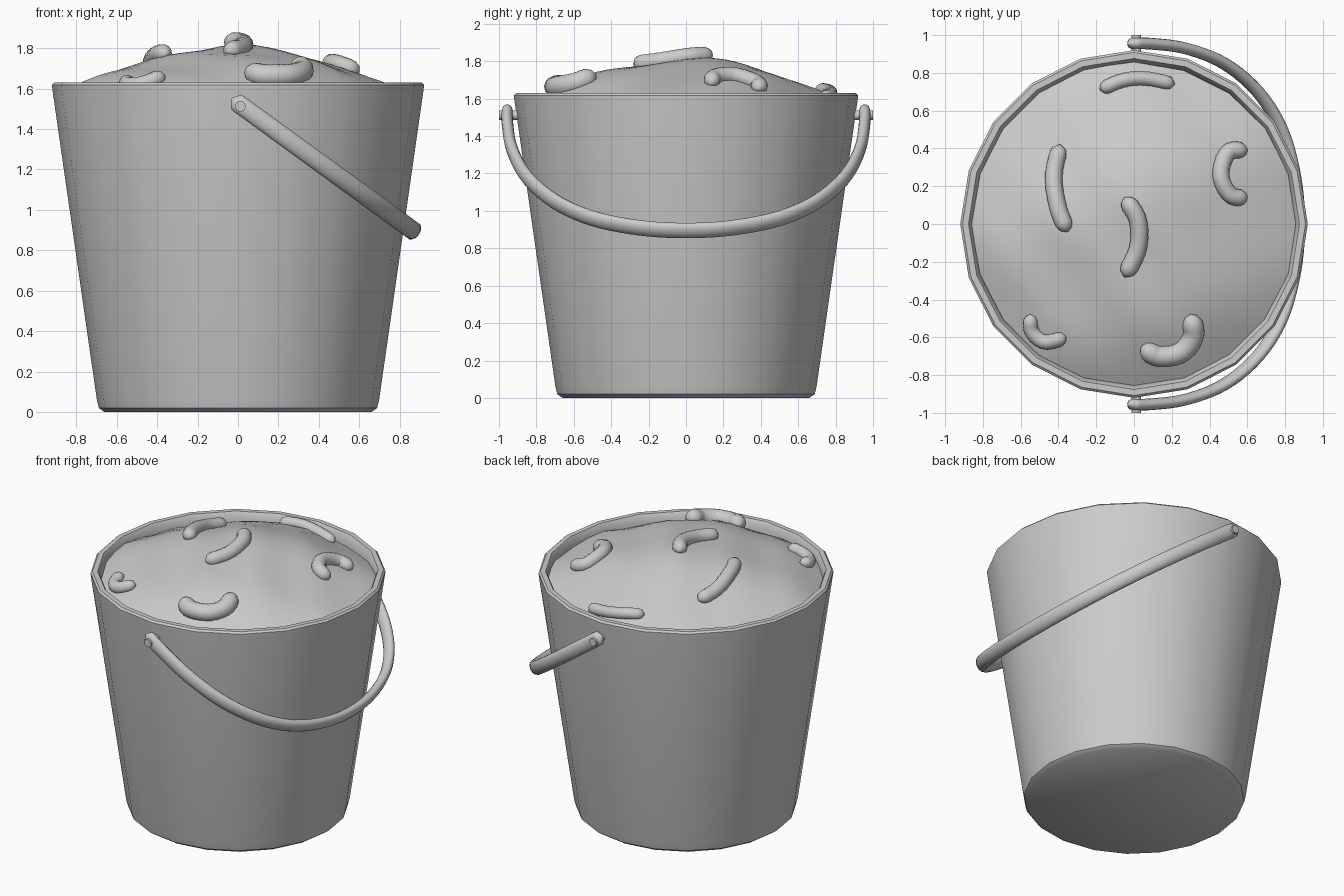
import bpy, bmesh
from math import sin, cos, pi, sqrt, hypot, radians
from mathutils import Vector

if "Cube" in bpy.data.objects:
    bpy.data.objects.remove(bpy.data.objects["Cube"])


def finish(name, bm, angle=40):
    bmesh.ops.recalc_face_normals(bm, faces=bm.faces[:])
    me = bpy.data.meshes.new(name)
    bm.to_mesh(me)
    bm.free()
    ob = bpy.data.objects.new(name, me)
    bpy.context.collection.objects.link(ob)
    bpy.ops.object.select_all(action='DESELECT')
    ob.select_set(True)
    bpy.context.view_layer.objects.active = ob
    bpy.ops.object.shade_smooth_by_angle(angle=radians(angle))
    return ob


def bridge(bm, rings):
    for a, b in zip(rings, rings[1:]):
        n = len(a)
        for i in range(n):
            bm.faces.new((a[i], a[(i + 1) % n], b[(i + 1) % n], b[i]))


def lathe(bm, profile, n):
    rings = [[bm.verts.new((r * cos(2 * pi * i / n), r * sin(2 * pi * i / n), z))
              for i in range(n)] for r, z in profile]
    bridge(bm, rings)
    return rings


def smooth_path(pts, steps):
    """Catmull-Rom curve through the points."""
    p = [Vector(q) for q in pts]
    p = [2 * p[0] - p[1]] + p + [2 * p[-1] - p[-2]]
    out = []
    for i in range(1, len(p) - 2):
        a, b, c, d = p[i - 1:i + 3]
        for k in range(steps):
            t = k / steps
            out.append(0.5 * (2 * b + (c - a) * t + (2 * a - 5 * b + 4 * c - d) * t * t
                              + (3 * b - a - 3 * c + d) * t ** 3))
    return out + [p[-2]]


def tube(name, path, up, wide, high, n=14, ripple=0.0):
    """Sweep an ellipse along a path, with rounded ends."""
    dist = [0.0]
    for a, b in zip(path, path[1:]):
        dist.append(dist[-1] + (b - a).length)
    bm = bmesh.new()
    rings = []
    for i, c in enumerate(path):
        t = (path[min(i + 1, len(path) - 1)] - path[max(i - 1, 0)]).normalized()
        side = t.cross(up).normalized()
        top = side.cross(t)
        e = min(1, min(dist[i], dist[-1] - dist[i]) / (1.3 * wide))
        k = max(0.12, sqrt(1 - (1 - e) ** 2)) * (1 + ripple * (i % 2))
        rings.append([bm.verts.new(c + side * wide * k * cos(2 * pi * j / n)
                                   + top * high * k * sin(2 * pi * j / n)) for j in range(n)])
    bridge(bm, rings)
    bm.faces.new(rings[0])
    bm.faces.new(rings[-1])
    return finish(name, bm, 60)


# Bucket: twenty-sided hollow shell with rolled edges
bm = bmesh.new()
rings = lathe(bm, [(0.64, 0.05), (0.858, 1.58), (0.866, 1.615), (0.876, 1.63), (0.908, 1.63),
                   (0.92, 1.618), (0.918, 1.595), (0.698, 0.06), (0.688, 0.02), (0.66, 0.0)], 20)
bm.faces.new(rings[0])
bm.faces.new(rings[-1])
finish("bucket", bm)


# Soil: uneven mound filling the bucket
def soil_height(x, y):
    q = min(1.05, hypot(x, y) / 0.86)
    bumps = 0.010 * sin(7 * x + 2 * y + 1) + 0.009 * sin(8 * y - 3 * x) + 0.006 * sin(13 * x + 11 * y)
    return 1.565 + 0.235 * (1 - q * q) + bumps


bm = bmesh.new()
rings = lathe(bm, [(0.86 * k / 16, 0) for k in range(16, 0, -1)], 40)
bmesh.ops.contextual_create(bm, geom=rings[-1])
for v in bm.verts:
    v.co.z = soil_height(v.co.x, v.co.y)
finish("soil", bm, 60)

# Worms lying on the soil: (path, radius)
worms = [
    ([(-0.18, 0.71), (-0.06, 0.76), (0.06, 0.77), (0.215, 0.74)], 0.037),
    ([(-0.39, 0.42), (-0.425, 0.25), (-0.40, 0.08), (-0.35, -0.04)], 0.045),
    ([(-0.05, 0.14), (0.02, 0.02), (0.02, -0.13), (-0.05, -0.28)], 0.046),
    ([(0.60, 0.39), (0.50, 0.38), (0.46, 0.26), (0.51, 0.155), (0.60, 0.135)], 0.044),
    ([(0.04, -0.65), (0.13, -0.70), (0.25, -0.68), (0.315, -0.59), (0.30, -0.48)], 0.055),
    ([(-0.55, -0.48), (-0.54, -0.57), (-0.47, -0.625), (-0.36, -0.60)], 0.039),
]
for i, (pts, r) in enumerate(worms):
    path = smooth_path([(x, y, 0) for x, y in pts], 8)
    for p in path:
        p.z = soil_height(p.x, p.y) + 0.3 * r
    tube(f"worm_{i + 1}", path, Vector((0, 0, 1)), r, r, ripple=0.04)

# Handle: flattened bail hanging tilted towards +x
half = [(0.955, 1.55), (0.955, 1.47), (0.93, 1.33), (0.85, 1.18), (0.70, 1.05), (0.50, 0.96), (0.25, 0.91)]
arc = half + [(0, 0.895)] + [(-y, z) for y, z in reversed(half)]
slope = 0.845 / 0.615
path = smooth_path([((1.52 - z) * slope + 0.01, y, z) for y, z in arc], 5)
tube("handle", path, Vector((1, 0, slope)), 0.031, 0.047)

# Pivot pins joining the handle to the bucket
for side, label in ((1, "back"), (-1, "front")):
    bpy.ops.mesh.primitive_cylinder_add(vertices=16, radius=0.026, depth=0.12,
                                        location=(0.012, side * 0.94, 1.512), rotation=(pi / 2, 0, 0))
    bpy.context.object.name = f"pivot_pin_{label}"
    bpy.ops.object.shade_smooth_by_angle(angle=radians(40))
